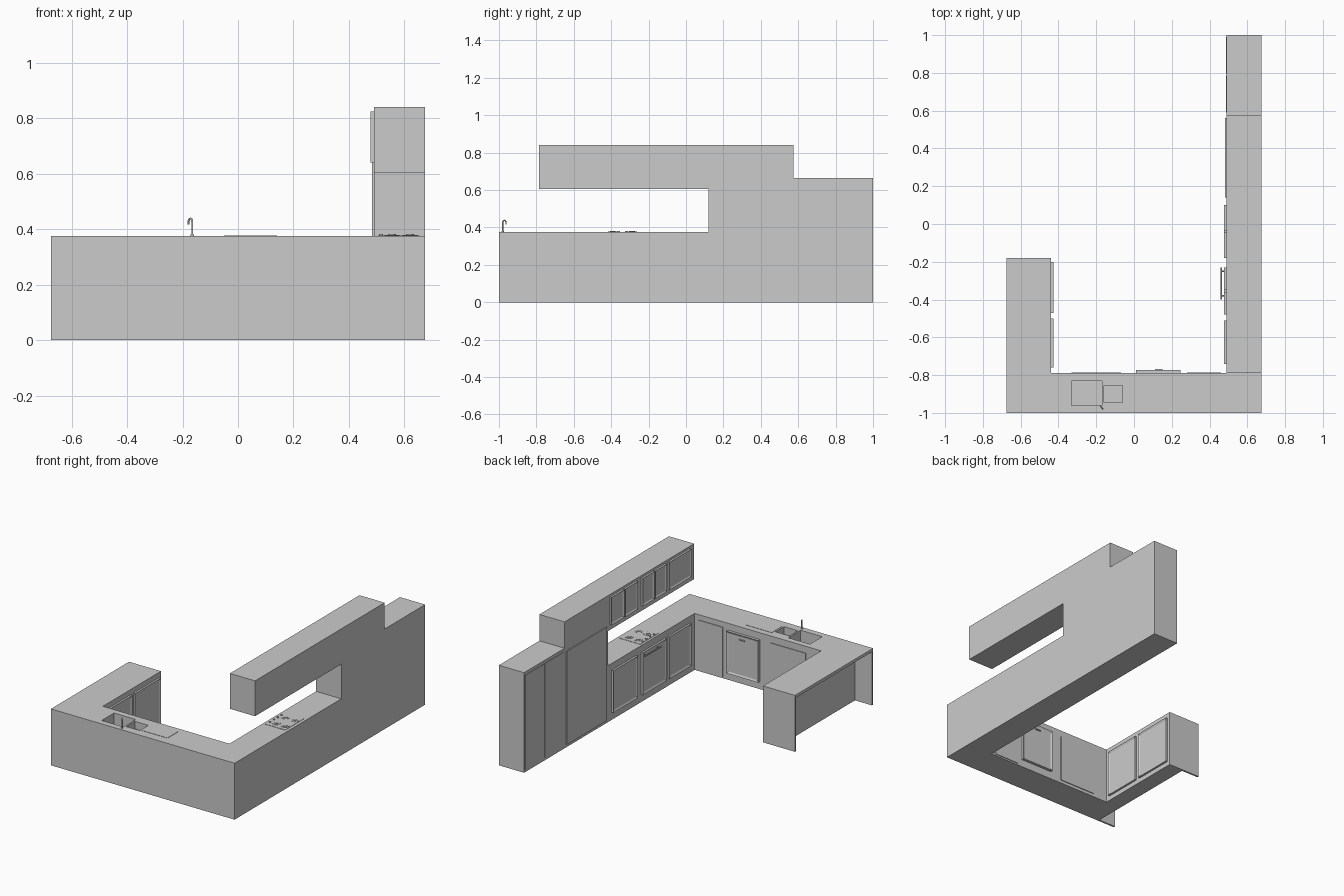
import bpy, bmesh, math
from mathutils import Vector

if "Cube" in bpy.data.objects:
    bpy.data.objects.remove(bpy.data.objects["Cube"])


def finish(name, bm):
    bmesh.ops.recalc_face_normals(bm, faces=bm.faces)
    me = bpy.data.meshes.new(name)
    bm.to_mesh(me)
    bm.free()
    ob = bpy.data.objects.new(name, me)
    bpy.context.collection.objects.link(ob)
    return ob


def prism(name, pts, vec):
    """Extrude a flat polygon along a vector."""
    bm = bmesh.new()
    f = bm.faces.new([bm.verts.new(p) for p in pts])
    ext = bmesh.ops.extrude_face_region(bm, geom=[f])
    bmesh.ops.translate(bm, vec=vec, verts=[v for v in ext["geom"] if isinstance(v, bmesh.types.BMVert)])
    return finish(name, bm)


def box(name, x0, x1, y0, y1, z0, z1):
    return prism(name, [(x0, y0, z0), (x1, y0, z0), (x1, y1, z0), (x0, y1, z0)], (0, 0, z1 - z0))


def door(name, facing, plane, out, a0, a1, z0, z1, frame=0.018, sink=0.006):
    """Panel standing proud of a cabinet face, with an inset centre."""
    n = Vector(facing)
    side = Vector((abs(n.y), abs(n.x), 0))
    base = Vector((abs(n.x), abs(n.y), 0)) * plane
    up = Vector((0, 0, 1))
    pts = [base + side * a + up * z for a, z in ((a0, z0), (a1, z0), (a1, z1), (a0, z1))]
    ob = prism(name, pts, n * out)
    if frame:
        bm = bmesh.new()
        bm.from_mesh(ob.data)
        bm.normal_update()
        front = max(bm.faces, key=lambda f: f.calc_center_median().dot(n))
        bmesh.ops.inset_region(bm, faces=[front], thickness=frame, depth=0)
        bmesh.ops.translate(bm, vec=-n * sink, verts=front.verts[:])
        bm.to_mesh(ob.data)
        bm.free()
    return ob


def disc(name, x, y, z, r, h, seg=24):
    bm = bmesh.new()
    bmesh.ops.create_cone(bm, cap_ends=True, segments=seg, radius1=r, radius2=r, depth=h)
    bmesh.ops.translate(bm, vec=(x, y, z + h / 2), verts=bm.verts)
    return finish(name, bm)


def tube(name, pts, r):
    cu = bpy.data.curves.new(name, "CURVE")
    cu.dimensions = "3D"
    cu.bevel_depth = r
    cu.bevel_resolution = 3
    cu.use_fill_caps = True
    sp = cu.splines.new("POLY")
    sp.points.add(len(pts) - 1)
    for p, co in zip(sp.points, pts):
        p.co = (*co, 1)
    ob = bpy.data.objects.new(name, cu)
    bpy.context.collection.objects.link(ob)
    return ob


# U-shaped base units, with a seating recess left between two thin end panels
base_plan = [(-.675, -1), (.675, -1), (.675, .12), (.49, .12), (.49, -.79), (-.44, -.79),
             (-.44, -.18), (-.675, -.18), (-.675, -.192), (-.55, -.192), (-.55, -.988), (-.675, -.988)]
base = prism("base_units", [(x, y, 0) for x, y in base_plan], (0, 0, .355))

# Worktop
top_plan = base_plan[:8]
worktop = prism("worktop", [(x, y, .355) for x, y in top_plan], (0, 0, .02))

# Sink bowls cut through worktop and base
for x0, x1, y0, y1, depth in ((-.33, -.17, -.96, -.83, .08), (-.16, -.06, -.945, -.855, .05)):
    cutter = box("bowl_cutter", x0, x1, y0, y1, .375 - depth, .4)
    cutter.hide_render = True
    for ob in (base, worktop):
        mod = ob.modifiers.new("bowl", "BOOLEAN")
        mod.object = cutter
        mod.solver = "EXACT"
        bpy.context.view_layer.objects.active = ob
        bpy.ops.object.modifier_apply(modifier=mod.name)
    bpy.data.objects.remove(cutter)
    disc("sink_drain", (x0 + x1) / 2, (y0 + y1) / 2, .375 - depth, .012, .002)

# Draining board
box("draining_board", -.05, .14, -.94, -.83, .375, .377)

# Tap: upright stem with a hooked spout
d = Vector((-.6, .8, 0))
foot = Vector((-.165, -.98, .375))
path = [foot] + [foot + d * .011 * (1 - math.cos(t)) + Vector((0, 0, .052 + .011 * math.sin(t)))
                 for t in (i * math.pi / 8 for i in range(9))]
path.append(path[-1] - Vector((0, 0, .01)))
tube("tap", path, .0035)
disc("tap_base", foot.x, foot.y, .375, .006, .006, 16)

# Tall units and wall cabinets share one side profile
profile = [(.12, 0), (1, 0), (1, .665), (.575, .665), (.575, .84), (-.785, .84), (-.785, .605), (.12, .605)]
prism("tall_and_wall_units", [(.49, y, z) for y, z in profile], (.185, 0, 0))

L = (-1, 0, 0)
# Wall cabinet doors
for a0, a1 in ((-.74, -.51), (-.48, -.36), (-.35, -.23), (-.18, -.045), (-.035, .10)):
    door("wall_door", L, .49, .013, a0, a1, .64, .825, .014)

# Tall doors
door("fridge_door", L, .49, .007, .14, .56, .02, .64, 0)
for a0, a1 in ((.59, .785), (.795, .99)):
    door("larder_door", L, .49, .004, a0, a1, .02, .645, 0)

# Base doors on the right run, the middle one an oven
for name, a0, a1 in (("base_door", -.74, -.51), ("oven_door", -.48, -.23), ("base_door", -.18, .08)):
    door(name, L, .49, .013, a0, a1, .05, .33, .018)
tube("oven_handle", [(.463, -.40, .31), (.463, -.23, .31)], .004)
for y in (-.38, -.25):
    tube("handle_post", [(.48, y, .31), (.463, y, .31)], .003)

# Doors on the sink run
B = (0, 1, 0)
door("sink_front", B, -.79, .005, -.33, -.07, .02, .33, 0)
door("corner_panel", B, -.79, .005, .28, .46, .01, .34, 0)
door("dishwasher_door", B, -.79, .018, .01, .245, .05, .33, .018)
box("dishwasher_handle", .11, .15, -.775, -.768, .295, .301)

# Doors on the peninsula
for a0, a1 in ((-.76, -.50), (-.47, -.20)):
    door("peninsula_door", (1, 0, 0), -.44, .013, a0, a1, .03, .34, .018)

# Hob with burners and knobs
box("hob_plate", .505, .655, -.44, -.24, .375, .377)
for x in (.555, .62):
    for y in (-.39, -.29):
        disc("burner", x, y, .377, .027, .002)
        disc("burner_cap", x, y, .379, .014, .003)
for i in range(4):
    disc("hob_knob", .516, -.40 + i * .04, .377, .007, .005, 16)

# Smooth the round parts only
bpy.ops.object.select_all(action="DESELECT")
for ob in bpy.context.scene.objects:
    if ob.type == "MESH" and any(k in ob.name for k in ("burner", "knob", "drain", "tap")) and "board" not in ob.name:
        ob.select_set(True)
        bpy.context.view_layer.objects.active = ob
bpy.ops.object.shade_smooth_by_angle()
